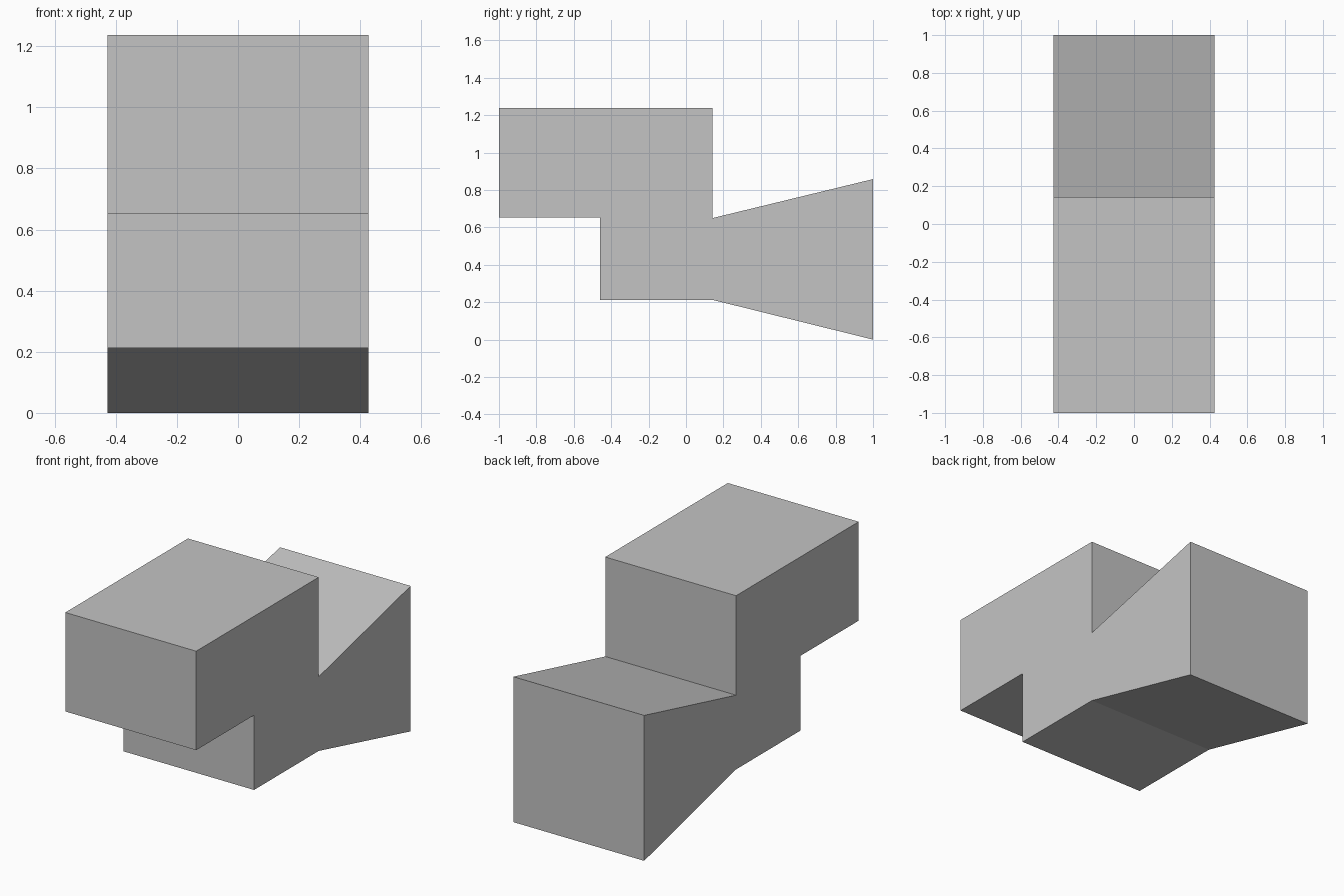
import bpy
import bmesh

if "Cube" in bpy.data.objects:
    bpy.data.objects.remove(bpy.data.objects["Cube"])

HALF_WIDTH = 0.427

# Side profile (y, z), extruded across x
PROFILE = [
    (-1.0, 0.653), (-0.46, 0.653), (-0.46, 0.212), (0.143, 0.212),
    (1.0, 0.0), (1.0, 0.858), (0.143, 0.65), (0.143, 1.237), (-1.0, 1.237),
]

# Plain grey material
grey = bpy.data.materials.new("grey")
grey.diffuse_color = (0.55, 0.55, 0.55, 1.0)
grey.use_nodes = True
grey.node_tree.nodes["Principled BSDF"].inputs["Base Color"].default_value = grey.diffuse_color

# Stepped block with flared tail: one face extruded across the width
bm = bmesh.new()
side = bm.faces.new([bm.verts.new((-HALF_WIDTH, y, z)) for y, z in PROFILE])
ext = bmesh.ops.extrude_face_region(bm, geom=[side], use_keep_orig=True)
moved = [g for g in ext["geom"] if isinstance(g, bmesh.types.BMVert)]
bmesh.ops.translate(bm, vec=(2 * HALF_WIDTH, 0, 0), verts=moved)
bmesh.ops.recalc_face_normals(bm, faces=bm.faces)

mesh = bpy.data.meshes.new("stepped_block")
bm.to_mesh(mesh)
bm.free()
mesh.materials.append(grey)
block = bpy.data.objects.new("stepped_block", mesh)
bpy.context.collection.objects.link(block)
